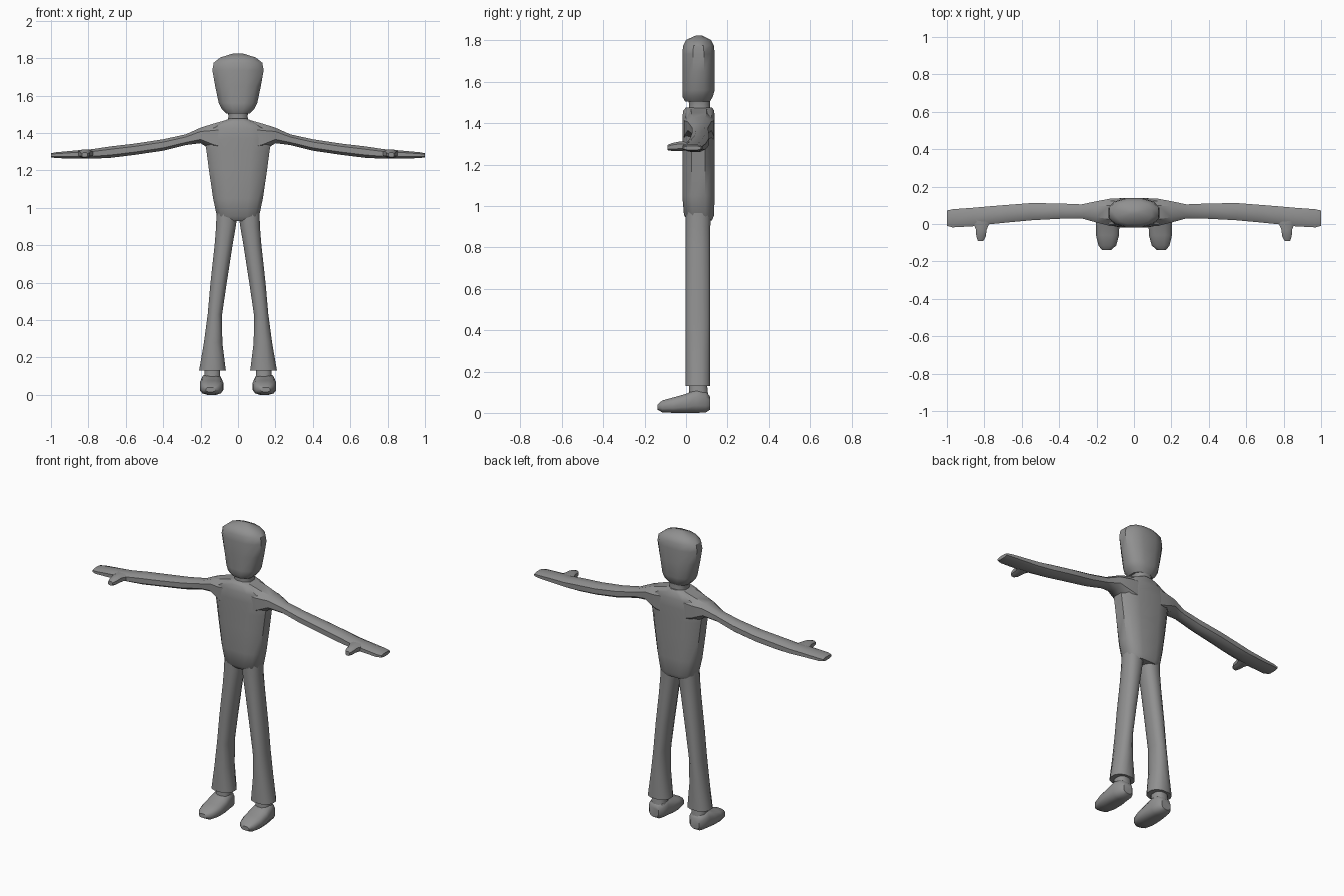
import bpy, bmesh, math
from mathutils import Vector

grey = bpy.data.materials.new("plain grey")
grey.diffuse_color = (0.28, 0.28, 0.28, 1)


def loft(name, axis, rings, sides=12, power=2.6, mirror=False, angle=40):
    """Skin rings of (position, a_min, a_max, b_min, b_max) along an axis.
    a, b are the two other axes in x, y, z order."""
    bm = bmesh.new()
    loops = []
    for pos, a0, a1, b0, b1 in rings:
        loop = []
        for i in range(sides):
            t = 2 * math.pi * (i + 0.5) / sides
            c, s = math.cos(t), math.sin(t)
            a = math.copysign(abs(c) ** (2 / power), c)
            b = math.copysign(abs(s) ** (2 / power), s)
            # stretch so the ring reaches its stated limits
            k = math.cos(math.pi / sides) ** (2 / power)
            ka = k if sides % 4 == 0 else 1
            co = [(a0 + a1) / 2 + a / ka * (a1 - a0) / 2,
                  (b0 + b1) / 2 + b / ka * (b1 - b0) / 2]
            co.insert("xyz".index(axis), pos)
            loop.append(bm.verts.new(Vector(co)))
        loops.append(loop)
    for low, high in zip(loops, loops[1:]):
        for i in range(sides):
            j = (i + 1) % sides
            bm.faces.new((low[i], low[j], high[j], high[i]))
    bm.faces.new(loops[0])
    bm.faces.new(loops[-1])
    bmesh.ops.recalc_face_normals(bm, faces=bm.faces[:])
    mesh = bpy.data.meshes.new(name)
    bm.to_mesh(mesh)
    bm.free()
    mesh.materials.append(grey)
    obj = bpy.data.objects.new(name, mesh)
    bpy.context.collection.objects.link(obj)
    if mirror:
        obj.modifiers.new("Mirror", 'MIRROR').use_mirror_merge = False
    bpy.ops.object.select_all(action='DESELECT')
    bpy.context.view_layer.objects.active = obj
    obj.select_set(True)
    bpy.ops.object.shade_smooth_by_angle(angle=math.radians(angle))
    return obj


# Head, with a low crown and a narrow jaw
loft("head", 'z', [
    (1.505, -0.065, 0.065, -0.005, 0.115),
    (1.53, -0.088, 0.088, -0.018, 0.13),
    (1.56, -0.103, 0.103, -0.018, 0.138),
    (1.65, -0.122, 0.122, -0.018, 0.138),
    (1.735, -0.137, 0.137, -0.018, 0.138),
    (1.775, -0.13, 0.13, -0.014, 0.135),
    (1.803, -0.095, 0.095, 0.0, 0.12),
    (1.825, -0.025, 0.025, 0.05, 0.075)], power=2.4)

loft("neck", 'z', [
    (1.45, -0.06, 0.06, 0.01, 0.12),
    (1.49, -0.05, 0.05, 0.015, 0.115),
    (1.52, -0.06, 0.06, 0.01, 0.115)])

# Torso, tapering from the shoulders to the hips
loft("torso", 'z', [
    (0.93, -0.095, 0.095, 0.01, 0.125),
    (0.955, -0.113, 0.113, -0.01, 0.135),
    (1.05, -0.133, 0.133, -0.018, 0.138),
    (1.2, -0.155, 0.155, -0.018, 0.138),
    (1.3, -0.168, 0.168, -0.018, 0.138),
    (1.37, -0.18, 0.18, -0.018, 0.138),
    (1.425, -0.16, 0.16, -0.018, 0.138),
    (1.46, -0.085, 0.085, -0.014, 0.136),
    (1.477, -0.045, 0.045, 0.0, 0.125)], power=3)

# Arms: shoulder, upper arm, forearm and flat hand
loft("arm", 'x', [
    (0.06, -0.012, 0.136, 1.27, 1.47),
    (0.13, -0.01, 0.135, 1.30, 1.45),
    (0.2, 0.008, 0.122, 1.345, 1.428),
    (0.28, 0.03, 0.105, 1.335, 1.392),
    (0.4, 0.028, 0.11, 1.305, 1.366),
    (0.55, 0.02, 0.112, 1.283, 1.343),
    (0.68, 0.008, 0.102, 1.267, 1.328),
    (0.78, -0.002, 0.094, 1.262, 1.313),
    (0.86, -0.012, 0.087, 1.263, 1.307),
    (0.97, -0.018, 0.079, 1.265, 1.297),
    (1.0, -0.01, 0.072, 1.27, 1.291)], sides=8, mirror=True)

loft("thumb", 'y', [
    (-0.09, 0.805, 0.835, 1.27, 1.295),
    (-0.065, 0.792, 0.843, 1.266, 1.305),
    (-0.03, 0.788, 0.845, 1.266, 1.312),
    (0.03, 0.76, 0.87, 1.27, 1.308)], sides=8, mirror=True)

# Legs, flared at the trouser cuffs
loft("leg", 'z', [
    (0.13, 0.065, 0.208, -0.002, 0.117),
    (0.28, 0.084, 0.182, -0.002, 0.117),
    (0.43, 0.085, 0.162, -0.002, 0.117),
    (0.6, 0.06, 0.147, -0.002, 0.117),
    (0.8, 0.029, 0.125, -0.002, 0.117),
    (0.9, 0.012, 0.117, -0.002, 0.117),
    (0.98, 0.0, 0.115, -0.002, 0.12)], power=2.4, mirror=True)

loft("ankle", 'z', [
    (0.06, 0.09, 0.185, 0.01, 0.11),
    (0.1, 0.095, 0.18, 0.015, 0.105),
    (0.15, 0.095, 0.178, 0.015, 0.1)], mirror=True)

# Shoes, with a rounded toe and a taller heel
loft("shoe", 'y', [
    (-0.138, 0.122, 0.172, 0.015, 0.04),
    (-0.115, 0.095, 0.19, 0.003, 0.06),
    (-0.06, 0.08, 0.203, 0.0, 0.075),
    (0.0, 0.078, 0.204, 0.0, 0.092),
    (0.05, 0.085, 0.198, 0.0, 0.115),
    (0.095, 0.09, 0.19, 0.002, 0.105),
    (0.115, 0.11, 0.172, 0.015, 0.08)], power=2.8, mirror=True)
